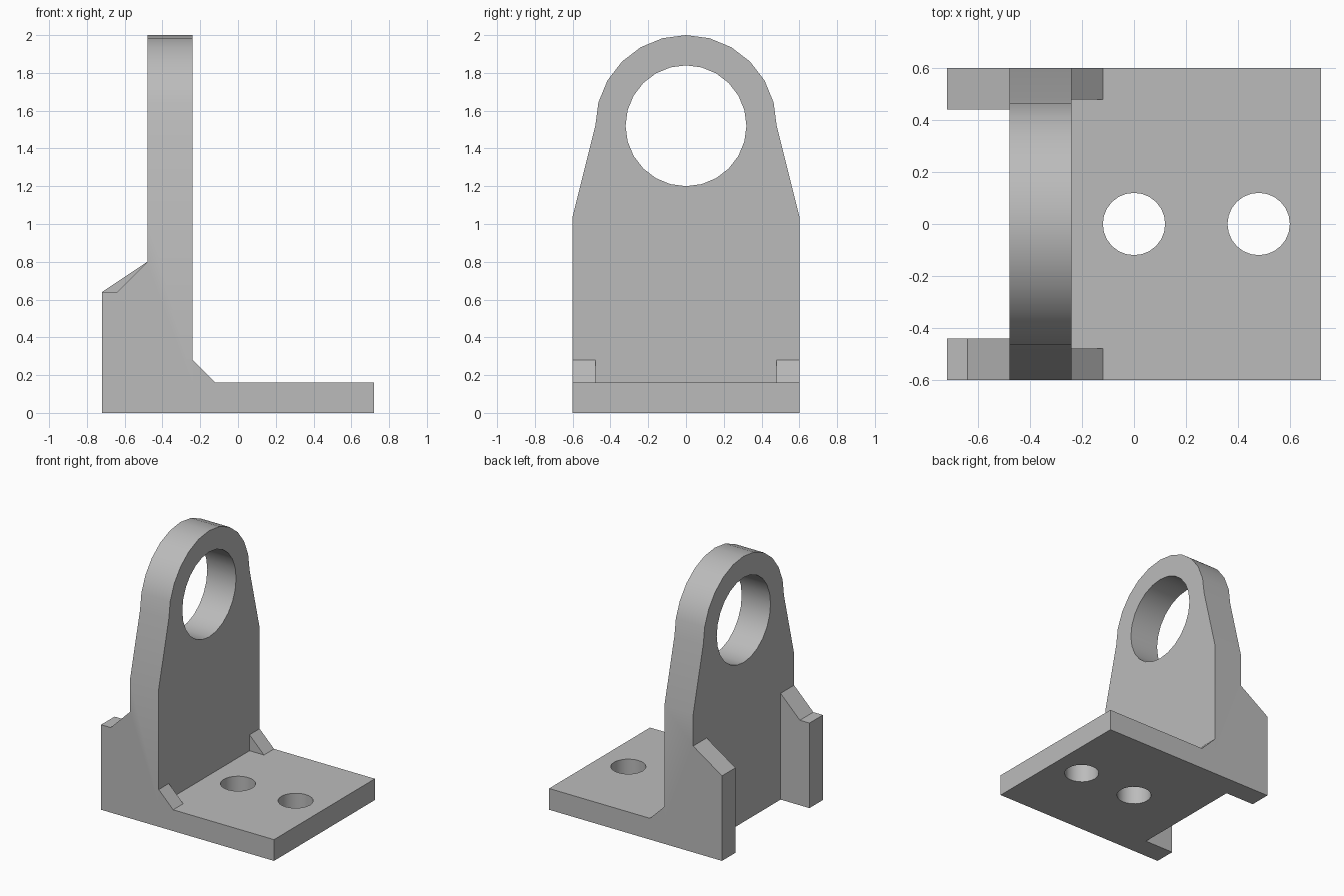
import bpy
import bmesh
from math import sin, cos, radians
from mathutils import Vector

if "Cube" in bpy.data.objects:
    bpy.data.objects.remove(bpy.data.objects["Cube"], do_unlink=True)

grey = bpy.data.materials.new("plain grey")
grey.use_nodes = True
colour = (0.5, 0.5, 0.5, 1)
grey.diffuse_color = colour
grey.node_tree.nodes["Principled BSDF"].inputs["Base Color"].default_value = colour


def prism(name, outline, axis, start, end):
    """Extrude a flat outline along an axis; outline gives the other two coordinates."""
    bm = bmesh.new()
    order = {"x": lambda a, b: (start, a, b),
             "y": lambda a, b: (a, start, b),
             "z": lambda a, b: (a, b, start)}[axis]
    face = bm.faces.new([bm.verts.new(order(a, b)) for a, b in outline])
    step = Vector([end - start if axis == k else 0 for k in "xyz"])
    new = bmesh.ops.extrude_face_region(bm, geom=[face])["geom"]
    bmesh.ops.translate(bm, vec=step, verts=[v for v in new if isinstance(v, bmesh.types.BMVert)])
    bmesh.ops.recalc_face_normals(bm, faces=bm.faces)
    mesh = bpy.data.meshes.new(name)
    bm.to_mesh(mesh)
    bm.free()
    mesh.materials.append(grey)
    obj = bpy.data.objects.new(name, mesh)
    bpy.context.collection.objects.link(obj)
    return obj


def circle(a, b, radius, sides):
    return [(a + radius * cos(radians(360 * i / sides)),
             b + radius * sin(radians(360 * i / sides))) for i in range(sides)]


def combine(target, part, operation):
    """Apply a boolean and discard the operand."""
    bpy.context.view_layer.objects.active = target
    mod = target.modifiers.new("combine", "BOOLEAN")
    mod.operation = operation
    mod.solver = "EXACT"
    mod.object = part
    bpy.ops.object.modifier_apply(modifier=mod.name)
    bpy.data.objects.remove(part, do_unlink=True)


# Upright plate with a rounded head
arch = [(0.48 * cos(radians(15 * i)), 1.52 + 0.48 * sin(radians(15 * i))) for i in range(13)]
bracket = prism("bracket", [(-0.6, 0), (0.6, 0), (0.6, 1.04)] + arch + [(-0.6, 1.04)],
                "x", -0.48, -0.24)

# Base plate
base = [(-0.24, -0.6), (0.72, -0.6), (0.72, 0.6), (-0.24, 0.6)]
combine(bracket, prism("base_plate", base, "z", 0, 0.16), "UNION")

# Rear ribs: the right one has a short flat top
foot = [(-0.48, 0), (-0.48, 0.8)]
combine(bracket, prism("left_rib", foot + [(-0.72, 0.64), (-0.72, 0)], "y", 0.44, 0.6), "UNION")
combine(bracket, prism("right_rib", foot + [(-0.64, 0.64), (-0.72, 0.64), (-0.72, 0)],
                       "y", -0.6, -0.44), "UNION")

# Small corner gussets
for side in (-1, 1):
    gusset = [(-0.24, 0.16), (-0.12, 0.16), (-0.24, 0.28)]
    combine(bracket, prism("gusset", gusset, "y", side * 0.48, side * 0.6), "UNION")

# Bearing hole and bolt holes
combine(bracket, prism("bearing_hole", circle(0, 1.52, 0.32, 24), "x", -0.6, -0.1), "DIFFERENCE")
for x in (0, 0.48):
    combine(bracket, prism("bolt_hole", circle(x, 0, 0.12, 24), "z", -0.1, 0.3), "DIFFERENCE")

# Dissolve seams between flush parts, then smooth the curved faces
bm = bmesh.new()
bm.from_mesh(bracket.data)
bmesh.ops.remove_doubles(bm, verts=bm.verts, dist=0.0001)
bmesh.ops.dissolve_limit(bm, angle_limit=radians(1), verts=bm.verts, edges=bm.edges)
bm.to_mesh(bracket.data)
bm.free()
bpy.ops.object.select_all(action="DESELECT")
bracket.select_set(True)
bpy.context.view_layer.objects.active = bracket
bpy.ops.object.shade_smooth_by_angle(angle=radians(30))
